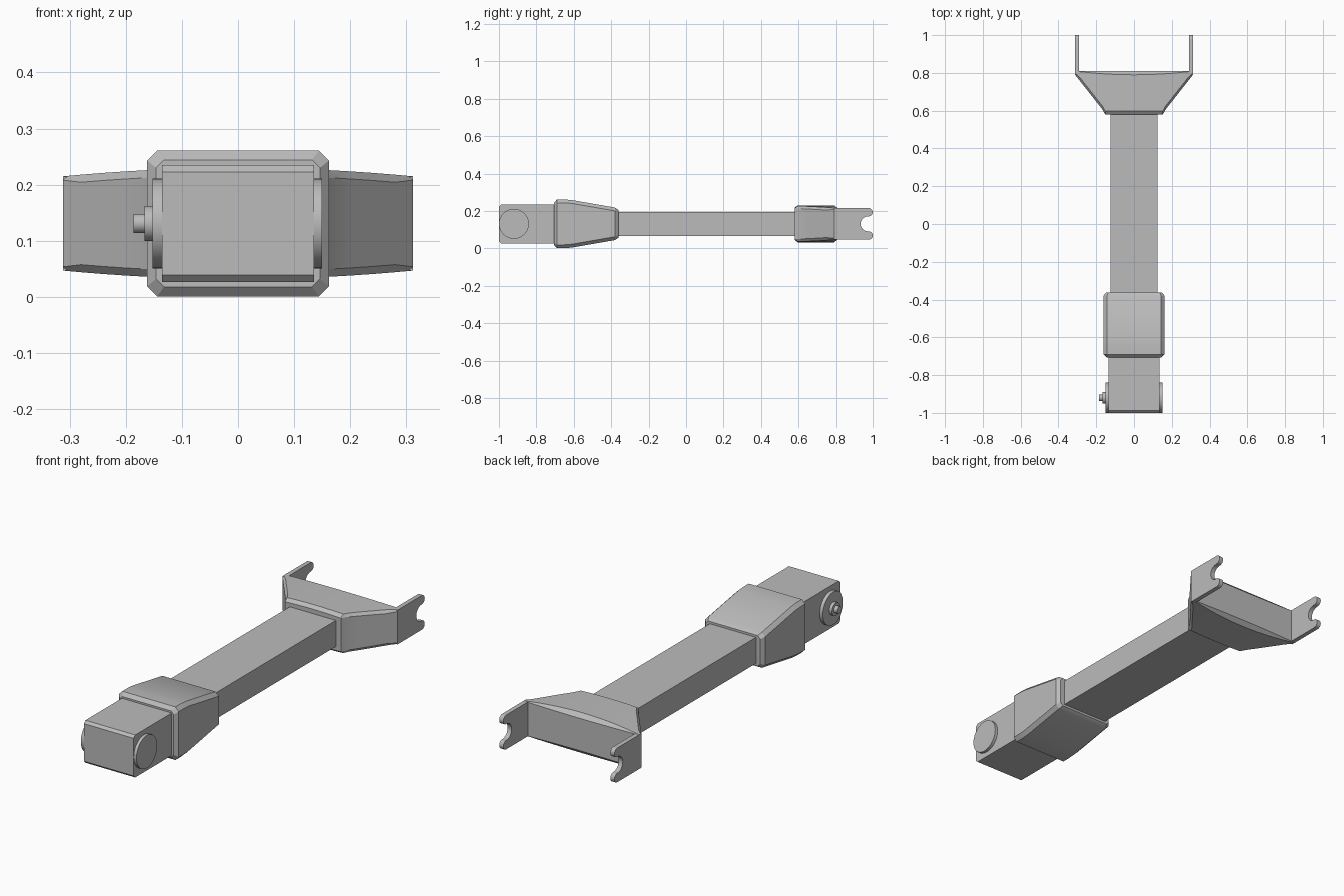
import bpy, bmesh
from math import sin, cos, radians, pi

cube = bpy.data.objects.get("Cube")
if cube:
    bpy.data.objects.remove(cube, do_unlink=True)

ZC = 0.131  # height of the centre line

grey = bpy.data.materials.new("plain_grey")
grey.use_nodes = True
GREY = (0.5, 0.5, 0.5, 1)
grey.diffuse_color = GREY
grey.node_tree.nodes["Principled BSDF"].inputs["Base Color"].default_value = GREY


def loft(name, rings):
    """Skin a row of equal-length rings and cap both ends."""
    bm = bmesh.new()
    rows = [[bm.verts.new(p) for p in ring] for ring in rings]
    n = len(rows[0])
    for a, b in zip(rows, rows[1:]):
        for i in range(n):
            j = (i + 1) % n
            bm.faces.new((a[i], a[j], b[j], b[i]))
    bm.faces.new(rows[0][::-1])
    bm.faces.new(rows[-1])
    bmesh.ops.recalc_face_normals(bm, faces=bm.faces)
    mesh = bpy.data.meshes.new(name)
    bm.to_mesh(mesh)
    bm.free()
    mesh.materials.append(grey)
    obj = bpy.data.objects.new(name, mesh)
    bpy.context.collection.objects.link(obj)
    bpy.ops.object.select_all(action="DESELECT")
    obj.select_set(True)
    bpy.context.view_layer.objects.active = obj
    bpy.ops.object.shade_smooth_by_angle(angle=radians(25))
    return obj


def prism(name, profile, x0, x1):
    """Extrude a side profile of (y, z) points from x0 to x1."""
    return loft(name, [[(x, y, z) for y, z in profile] for x in (x0, x1)])


def arc(y, z, r, start, end, steps=14):
    angles = [radians(start + (end - start) * i / steps) for i in range(steps + 1)]
    return [(y + r * cos(a), z + r * sin(a)) for a in angles]


def mirrored(lower):
    """Close a lower half profile with its reflection about the centre line."""
    return lower + [(y, 2 * ZC - z) for y, z in reversed(lower)]


def disc(name, r, x0, x1):
    return prism(name, arc(-0.92, ZC, r, 0, 352.5, 47), x0, x1)


# Head block with slim front chamfers, and its pivot discs
prism("head_block", mirrored([(-0.68, 0.027), (-0.988, 0.027), (-1, 0.039)]),
      -0.135, 0.135)
disc("left_pivot_disc", 0.08, 0.13, 0.15)
disc("right_pivot_disc", 0.08, -0.13, -0.152)
disc("pivot_washer", 0.031, -0.15, -0.167)
disc("pivot_pin", 0.017, -0.165, -0.186)


# Tapered sleeve with chamfered corners
def chamfered(y, hx, hz, c):
    quarter = [(hx, hz - c), (hx - c, hz)]
    half = quarter + [(-x, z) for x, z in reversed(quarter)]
    return [(x, y, ZC + z) for x, z in half + [(-x, -z) for x, z in half]]


loft("sleeve", [
    chamfered(-0.706, 0.146, 0.113, 0.014),
    chamfered(-0.69, 0.162, 0.13, 0.018),
    chamfered(-0.65, 0.162, 0.13, 0.018),
    chamfered(-0.61, 0.162, 0.127, 0.018),
    chamfered(-0.38, 0.162, 0.087, 0.018),
    chamfered(-0.362, 0.148, 0.075, 0.014)])

# Square bar joining sleeve and yoke
prism("bar", mirrored([(-0.4, 0.067), (0.62, 0.067)]), -0.125, 0.125)


# Flared yoke, arched across its width
def yoke_ring(x):
    ax = abs(x)
    if ax <= 0.152:
        front = 0.579
    elif ax <= 0.167:
        front = 0.579 + (ax - 0.152) * 1.8
    else:
        front = 0.606 + (ax - 0.167) / 0.145 * 0.184
    low = 0.032 + 0.015 * (ax / 0.312) ** 2
    back = 0.81
    cf = min(0.018, (back - front) * 0.45)
    cb = 0.002 + 0.018 * max(0, 1 - (ax / 0.3) ** 2)
    section = mirrored([(back, low + cb), (back - cb, low),
                        (front + cf, low), (front, low + cf * 0.75)])
    return [(x, y, z) for y, z in section]


side = [0.312, 0.28, 0.24, 0.2, 0.167, 0.152, 0.1, 0.05]
loft("yoke", [yoke_ring(x) for x in [-s for s in side] + [0] + side[::-1]])

# Fork arms with rounded prongs around an open slot
arm = mirrored([(0.79, 0.047)] + arc(0.978, 0.069, 0.022, -90, 90, 10)
               + arc(0.975, ZC, 0.04, -90, -176, 12))
prism("left_fork_arm", arm, 0.29, 0.312)
prism("right_fork_arm", arm, -0.29, -0.312)
